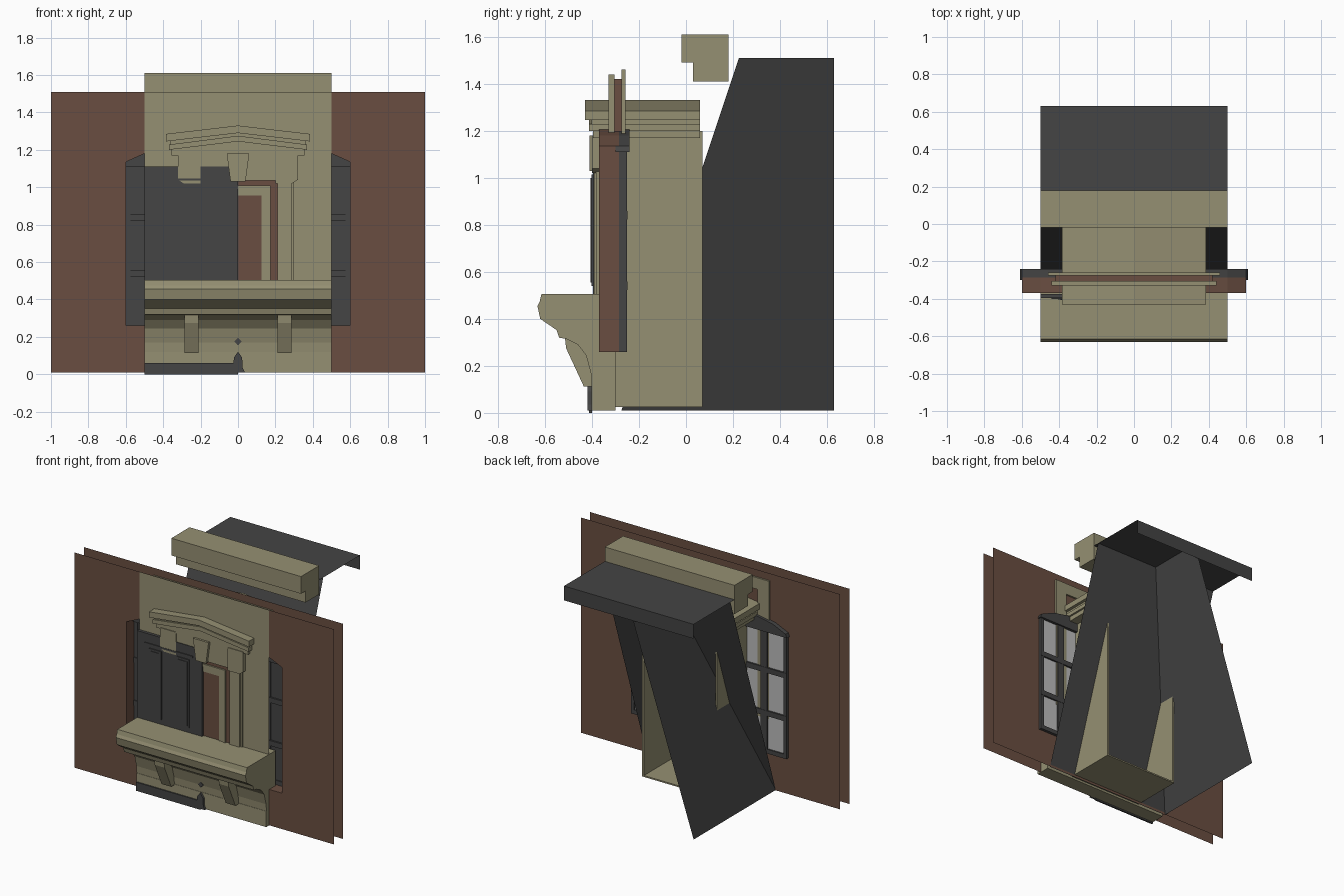
import bpy
import bmesh
from mathutils import Vector

cube = bpy.data.objects.get("Cube")
if cube:
    bpy.data.objects.remove(cube)


def material(name, rgb):
    m = bpy.data.materials.new(name)
    m.use_nodes = True
    m.diffuse_color = (*rgb, 1)
    m.node_tree.nodes["Principled BSDF"].inputs["Base Color"].default_value = (*rgb, 1)
    return m


STONE = material("sandstone", (0.30, 0.277, 0.17))
BRICK = material("brown_brick", (0.142, 0.076, 0.053))
SLATE = material("dark_slate", (0.058, 0.058, 0.058))
GLASS = material("pale_pane", (0.5, 0.5, 0.5))


def finish(name, bm, mat, mirror=False):
    mesh = bpy.data.meshes.new(name)
    bm.to_mesh(mesh)
    bm.free()
    mesh.materials.append(mat)
    ob = bpy.data.objects.new(name, mesh)
    bpy.context.collection.objects.link(ob)
    if mirror:
        ob.modifiers.new("mirror", "MIRROR").use_axis[0] = True
    return ob


def box(name, mat, x, y, z, mirror=False):
    bm = bmesh.new()
    bmesh.ops.create_cube(bm, size=1)
    for v in bm.verts:
        v.co = [r[0] + (c + 0.5) * (r[1] - r[0]) for c, r in zip(v.co, (x, y, z))]
    return finish(name, bm, mat, mirror)


def sheet(name, mat, points, mirror=False, push=None):
    """One polygon, optionally pushed into a solid."""
    bm = bmesh.new()
    face = bm.faces.new([bm.verts.new(p) for p in points])
    if push:
        out = bmesh.ops.extrude_face_region(bm, geom=[face], use_keep_orig=True)
        moved = [e for e in out["geom"] if isinstance(e, bmesh.types.BMVert)]
        bmesh.ops.translate(bm, verts=moved, vec=Vector(push))
        bmesh.ops.recalc_face_normals(bm, faces=bm.faces)
    return finish(name, bm, mat, mirror)


def along_x(name, mat, yz, x0, x1, mirror=False):
    return sheet(name, mat, [(x0, y, z) for y, z in yz], mirror, (x1 - x0, 0, 0))


def along_y(name, mat, xz, y0, y1, mirror=False):
    return sheet(name, mat, [(x, y0, z) for x, z in xz], mirror, (0, y1 - y0, 0))


# Walls: the front one has an arched opening
arch = [(0, 1.22), (0.35, 1.21), (0.5, 1.18), (0.6, 1.135)]
outer = [(0, 0.01), (1, 0.01), (1, 1.51), (0, 1.51)]
sheet("front_wall", BRICK, [(x, -0.37, z) for x, z in outer + arch + [(0.6, 0.26), (0, 0.26)]], True)
sheet("back_wall", BRICK, [(x, -0.27, z) for x, z in outer], True)
sheet("stone_wall_panel", STONE,
      [(-0.5, -0.373, 0.01), (0.5, -0.373, 0.01), (0.5, -0.373, 1.51), (-0.5, -0.373, 1.51)])

# Brick reveal around the arched opening
rim = arch + [(0.6, 0.26), (0, 0.26)]
for i, (a, b) in enumerate(zip(rim, rim[1:])):
    sheet(f"window_reveal_{i}", BRICK,
          [(a[0], -0.37, a[1]), (b[0], -0.37, b[1]), (b[0], -0.285, b[1]), (a[0], -0.285, a[1])], True)

# Window: frame, bars, panes
box("window_stile", SLATE, (0.575, 0.6), (-0.287, -0.25), (0.26, 1.135), True)
box("window_mullion", SLATE, (0.4, 0.45), (-0.287, -0.25), (0.26, 1.16), True)
box("window_sill", SLATE, (-0.6, 0.6), (-0.287, -0.25), (0.26, 0.29))
for i, z in enumerate((0.54, 0.84)):
    box(f"window_bar_{i}", SLATE, (-0.6, 0.6), (-0.292, -0.248), (z - 0.018, z + 0.018))
along_y("window_head", SLATE, arch + [(0.61, 1.11), (0, 1.11)], -0.3, -0.24, True)
box("window_dark_pane", SLATE, (-0.59, 0.59), (-0.28, -0.275), (0.27, 1.12))
box("window_pale_pane", GLASS, (-0.59, 0.59), (-0.266, -0.26), (0.27, 1.12))

# Layered square surround behind the panel
for name, mat, y0, y1, top in (("front", STONE, -0.33, -0.305, 1.44), ("middle", BRICK, -0.305, -0.275, 1.42),
                               ("rear", STONE, -0.275, -0.258, 1.46)):
    half = [(0, top), (top - 1, top), (top - 1, 0.5), (0.37, 0.5), (0.37, 1.38), (0, 1.38)]
    along_y(f"surround_{name}", mat, half, y0, y1, True)

# Dormer body: cheeks, floor, frieze, pilasters
box("dormer_cheek", STONE, (0.275, 0.29), (-0.305, 0.07), (0.03, 1.2), True)
box("dormer_floor", STONE, (-0.29, 0.29), (-0.305, 0.07), (0.025, 0.035))
box("pilaster", STONE, (0.21, 0.285), (-0.392, -0.305), (0.03, 1.04), True)
box("pilaster_edge", STONE, (0.285, 0.3), (-0.382, -0.305), (0.03, 1.04), True)
box("dormer_frieze", STONE, (-0.3, 0.3), (-0.392, -0.3), (1.035, 1.18))
along_y("pilaster_bracket", STONE, [(0.2, 1.18), (0.32, 1.18), (0.32, 1.04), (0.29, 1.02), (0.2, 1.02)],
        -0.4, -0.3, True)
along_y("keystone", STONE, [(0, 1.18), (0.06, 1.18), (0.04, 1.03), (0, 1.03)], -0.41, -0.39, True)

# Doorway
box("doorway_brick", BRICK, (-0.21, 0.21), (-0.379, -0.375), (0.5, 1.036))
along_y("door_frame", STONE, [(0, 1.005), (0.17, 1.005), (0.17, 0.5), (0.125, 0.5), (0.125, 0.955), (0, 0.955)],
        -0.386, -0.378, True)
along_y("door_frame_bead", STONE, [(0, 1.01), (0.175, 1.01), (0.175, 0.5), (0.16, 0.5), (0.16, 0.99), (0, 0.99)],
        -0.391, -0.38, True)

# Pediment roof, stepped outward as it rises
for i, (w, y0, low, end, apex, base) in enumerate((
        (0.355, -0.395, 1.17, 1.225, 1.27, 1.17), (0.37, -0.412, 1.2, 1.228, 1.275, 1.245),
        (0.36, -0.402, 1.22, 1.26, 1.31, 1.26), (0.385, -0.43, 1.245, 1.285, 1.33, 1.29))):
    along_y(f"pediment_course_{i}", STONE, [(0, base), (w, low), (w, end), (0, apex)], y0, 0.06, True)

# Balcony and its brackets
along_x("balcony_ledge", STONE,
        [(-0.3, 0.505), (-0.615, 0.505), (-0.622, 0.475), (-0.632, 0.455), (-0.62, 0.40), (-0.55, 0.352),
         (-0.54, 0.32), (-0.51, 0.315), (-0.46, 0.29), (-0.425, 0.245), (-0.405, 0.17), (-0.4, 0.11), (-0.3, 0.11)],
        -0.5, 0.5)
along_x("balcony_bracket", STONE, [(-0.4, 0.32), (-0.515, 0.32), (-0.51, 0.275), (-0.435, 0.113), (-0.4, 0.113)],
        0.21, 0.285, True)
box("balcony_base", STONE, (-0.5, 0.5), (-0.403, -0.3), (0.01, 0.12))

# Panelled shutter
box("shutter", SLATE, (-0.5, 0), (-0.396, -0.375), (0.505, 1.11))
box("shutter_rail", SLATE, (-0.44, -0.07), (-0.402, -0.39), (1.035, 1.047))
for i, x in enumerate((-0.405, -0.19)):
    box(f"shutter_moulding_{i}", SLATE, (x, x + 0.095), (-0.403, -0.39), (0.54, 1.015))
    box(f"shutter_panel_{i}", SLATE, (x + 0.012, x + 0.083), (-0.407, -0.39), (0.555, 1.0))

# Low cresting with a finial
box("cresting", SLATE, (-0.5, 0), (-0.412, -0.4), (0, 0.06))
along_y("finial_stem", SLATE, [(0, 0.01), (0.037, 0.01), (0.025, 0.035), (0.022, 0.09), (0, 0.12)], -0.418, -0.4, True)
along_y("finial_tip", SLATE, [(0, 0.155), (0.02, 0.175), (0, 0.195)], -0.412, -0.4, True)

# Steep roof: front slope, side slope meeting it at the hip, flat top with lip
sheet("roof_front_slope", SLATE,
      [(-0.5, -0.275, 0.01), (0.5, -0.275, 0.01), (0.5, 0.225, 1.51), (-0.5, 0.225, 1.51)])
sheet("roof_side_slope", SLATE, [(-0.5, -0.275, 0.01), (0, 0.225, 1.51), (0, 0.63, 1.51), (-0.5, 0.63, 0.01)])
sheet("roof_top", SLATE, [(-0.5, 0.18, 1.51), (0.5, 0.18, 1.51), (0.5, 0.63, 1.51), (-0.5, 0.63, 1.51)])
sheet("roof_lip", SLATE, [(-0.5, 0.63, 1.51), (0.5, 0.63, 1.51), (0.5, 0.63, 1.41), (-0.5, 0.63, 1.41)])

# Roof cornice
along_x("roof_cornice", STONE,
        [(-0.02, 1.61), (0.18, 1.61), (0.18, 1.41), (0.03, 1.41), (0.03, 1.49), (-0.02, 1.49)], -0.5, 0.5)
